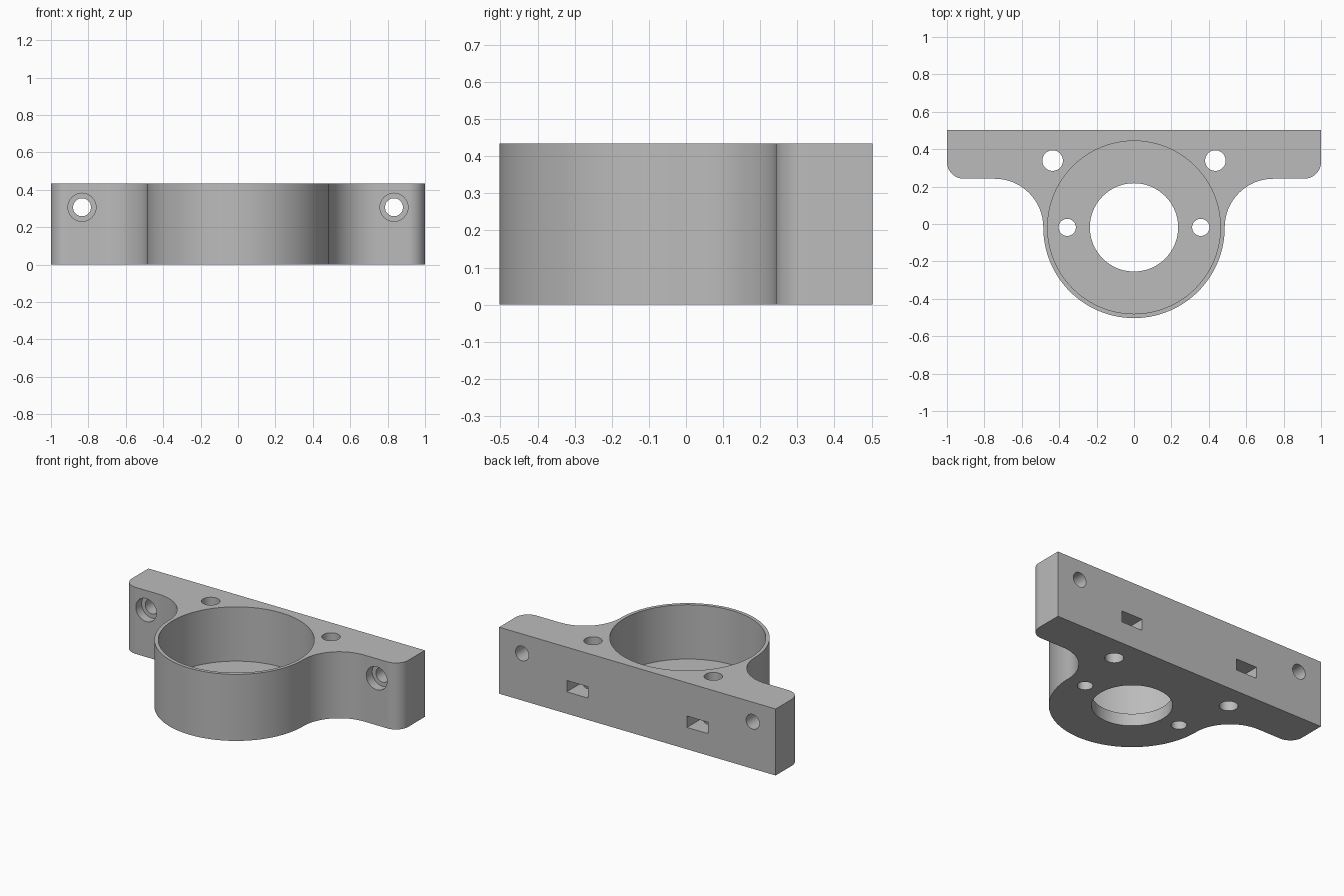
import bpy, bmesh
from math import pi, sin, cos, radians
from mathutils import Matrix, Vector

cube = bpy.data.objects.get("Cube")
if cube:
    bpy.data.objects.remove(cube, do_unlink=True)

HEIGHT = 0.435
BACK, FLANGE_FRONT = 0.502, 0.242
CENTRE_Y, RING_R = -0.018, 0.485
FILLET_R = FLANGE_FRONT - CENTRE_Y
CORNER_R = 0.09
FLOOR = 0.08

grey = bpy.data.materials.new("plain_grey")
grey.use_nodes = True
colour = (0.5, 0.5, 0.5, 1)
grey.diffuse_color = colour
grey.node_tree.nodes["Principled BSDF"].inputs["Base Color"].default_value = colour


def arc(cx, cy, r, start, end, steps):
    """Points along a circular arc, angles in degrees."""
    angles = [radians(start + (end - start) * i / steps) for i in range(steps + 1)]
    return [(cx + r * cos(a), cy + r * sin(a)) for a in angles]


def prism(name, points, z0, z1):
    """Closed outline extruded from z0 to z1."""
    bm = bmesh.new()
    face = bm.faces.new([bm.verts.new((x, y, z0)) for x, y in points])
    top = bmesh.ops.extrude_face_region(bm, geom=[face])["geom"]
    verts = [v for v in top if isinstance(v, bmesh.types.BMVert)]
    bmesh.ops.translate(bm, verts=verts, vec=(0, 0, z1 - z0))
    bmesh.ops.recalc_face_normals(bm, faces=bm.faces)
    mesh = bpy.data.meshes.new(name)
    bm.to_mesh(mesh)
    bm.free()
    mesh.materials.append(grey)
    obj = bpy.data.objects.new(name, mesh)
    bpy.context.collection.objects.link(obj)
    return obj


def cylinder(name, start, end, r, axis="Z", steps=48):
    """Cutter cylinder along Z or Y between two points."""
    start, end = Vector(start), Vector(end)
    circle = arc(0, 0, r, 0, 360, steps)[:-1]
    obj = prism(name, circle, 0, (end - start).length)
    turn = Matrix.Rotation(-pi / 2, 4, "X") if axis == "Y" else Matrix.Identity(4)
    obj.data.transform(Matrix.Translation(start) @ turn)
    return obj


# Bracket outline: right half from ring front to back corner, then mirrored
half = arc(0, CENTRE_Y, RING_R, -90, 0, 40)
half += arc(RING_R + FILLET_R, CENTRE_Y, FILLET_R, 180, 90, 28)[1:]
half += arc(1 - CORNER_R, FLANGE_FRONT + CORNER_R, CORNER_R, -90, 0, 14)
half.append((1, BACK))
outline = half + [(-x, y) for x, y in reversed(half[1:])]
bracket = prism("mounting_bracket", outline, 0, HEIGHT)

# Motor pocket and shaft opening
cutters = [
    cylinder("pocket_cutter", (0, CENTRE_Y, FLOOR), (0, CENTRE_Y, 0.6), 0.462, steps=128),
    cylinder("shaft_cutter", (0, CENTRE_Y, -0.1), (0, CENTRE_Y, 0.2), 0.236, steps=96),
]

for side in (-1, 1):
    # Vertical bolt holes and floor screw holes
    bx, by = side * 0.435, 0.339
    cutters.append(cylinder("bolt_cutter", (bx, by, -0.1), (bx, by, 0.6), 0.055))
    fx = side * 0.357
    cutters.append(cylinder("floor_cutter", (fx, CENTRE_Y, -0.1), (fx, CENTRE_Y, 0.2), 0.046))
    # Counterbored holes through the flange
    mx, mz = side * 0.834, 0.307
    cutters.append(cylinder("flange_cutter", (mx, 0, mz), (mx, 0.7, mz), 0.048, "Y"))
    cutters.append(cylinder("counterbore_cutter", (mx, 0.1, mz), (mx, 0.302, mz), 0.075, "Y"))
    # Nut slots open to the back, with a pointed inner end
    w = 0.076
    slot = [(bx - w, 0.7), (bx - w, by - w * 0.577), (bx, by - w * 1.155),
            (bx + w, by - w * 0.577), (bx + w, 0.7)]
    cutters.append(prism("nut_slot_cutter", slot, 0.143, 0.217))

# Cut every opening, then discard the cutters
bpy.context.view_layer.objects.active = bracket
bracket.select_set(True)
for cutter in cutters:
    cutter.hide_render = True
    mod = bracket.modifiers.new("cut", "BOOLEAN")
    mod.operation = "DIFFERENCE"
    mod.solver = "EXACT"
    mod.object = cutter
    bpy.ops.object.modifier_apply(modifier=mod.name)
    bpy.data.objects.remove(cutter, do_unlink=True)

bpy.ops.object.shade_smooth_by_angle(angle=radians(30))
